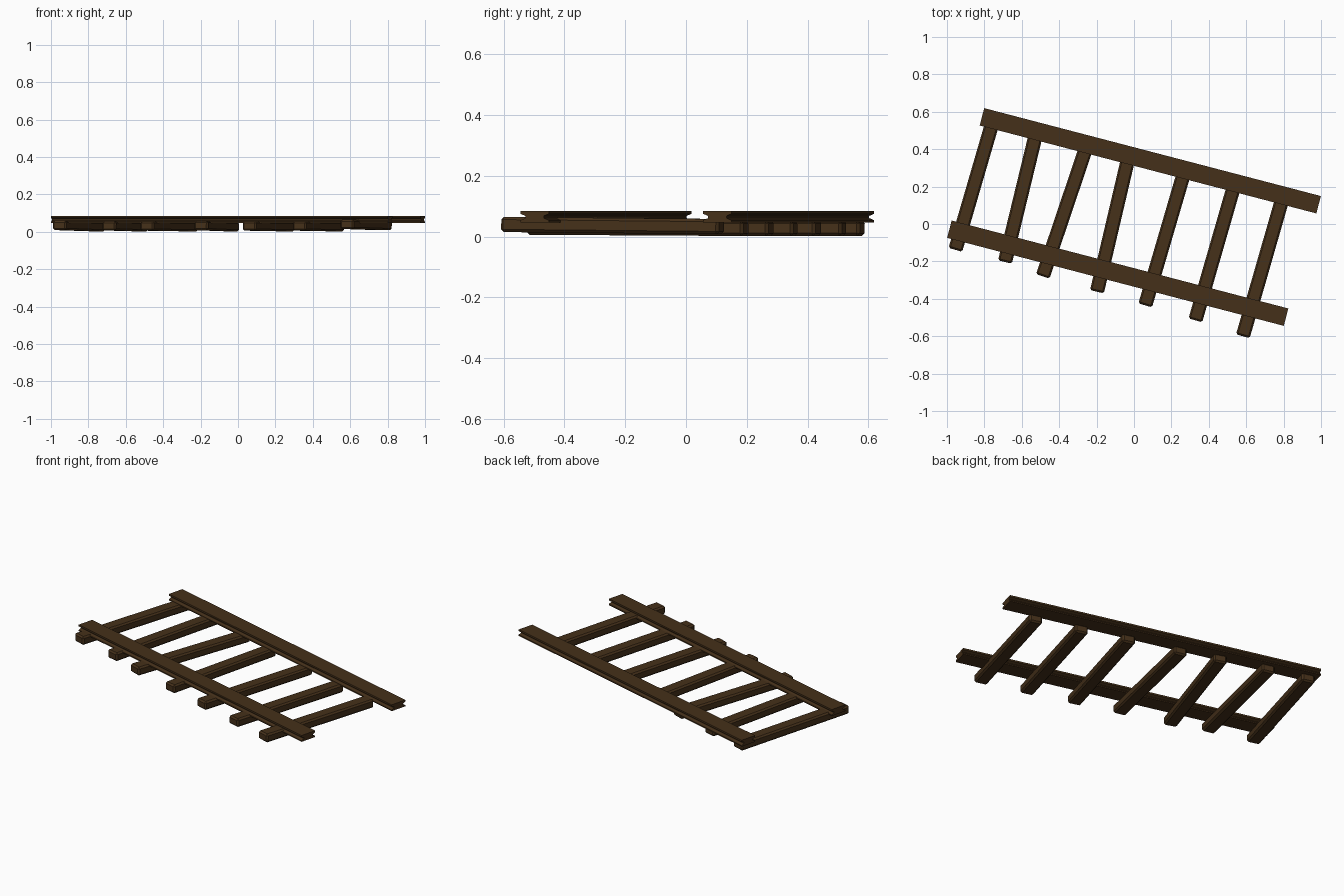
import bpy, bmesh
from mathutils import Vector, Matrix

if "Cube" in bpy.data.objects:
    bpy.data.objects.remove(bpy.data.objects["Cube"])

wood = bpy.data.materials.new("dark_brown")
wood.diffuse_color = (0.06, 0.03, 0.01, 1)
wood.use_nodes = True
wood.node_tree.nodes["Principled BSDF"].inputs["Base Color"].default_value = wood.diffuse_color


def finish(name, bm):
    bmesh.ops.recalc_face_normals(bm, faces=bm.faces[:])
    me = bpy.data.meshes.new(name)
    bm.to_mesh(me)
    bm.free()
    me.materials.append(wood)
    ob = bpy.data.objects.new(name, me)
    bpy.context.collection.objects.link(ob)
    return ob


def sweep(name, profile, a, b):
    """Extrude a closed (side, up) profile in a straight line from a to b."""
    a, b = Vector(a), Vector(b)
    d = (b - a).normalized()
    side = d.cross(Vector((0, 0, 1))).normalized()
    up = side.cross(d)
    bm = bmesh.new()
    rings = [[bm.verts.new(p + side * s + up * u) for s, u in profile] for p in (a, b)]
    n = len(profile)
    for i in range(n):
        j = (i + 1) % n
        bm.faces.new((rings[0][i], rings[0][j], rings[1][j], rings[1][i]))
    bm.faces.new(rings[0])
    bm.faces.new(rings[1])
    return finish(name, bm)


# Rails: flanged profile with a narrow web, mirrored left to right
half = [(0.048, 0.0), (0.048, 0.007), (0.031, 0.014), (0.031, 0.021),
        (0.048, 0.028), (0.048, 0.038)]
rail = half + [(-s, u) for s, u in reversed(half)]
run = Vector((0.9, -0.235, 0))
for name, centre in (("back_rail", (0.087, 0.338, 0.047)),
                     ("front_rail", (-0.087, -0.263, 0.047))):
    c = Vector(centre)
    sweep(name, rail, c - run, c + run)

# Sleepers: bevelled beams, each laid at a slightly different angle
# (near x, near y, far x, far y, near z, far z)
sleepers = [
    (-0.955, -0.138, -0.746, 0.58, 0.034, 0.027),
    (-0.690, -0.203, -0.515, 0.52, 0.032, 0.027),
    (-0.488, -0.280, -0.247, 0.435, 0.031, 0.027),
    (-0.198, -0.362, -0.029, 0.36, 0.033, 0.027),
    (0.060, -0.435, 0.269, 0.28, 0.031, 0.027),
    (0.328, -0.515, 0.533, 0.197, 0.031, 0.027),
    (0.582, -0.600, 0.788, 0.117, 0.040, 0.033),
]
w, h = 0.038, 0.025
for i, (x0, y0, x1, y1, z0, z1) in enumerate(sleepers):
    box = [(-w, -h), (w, -h), (w, h), (-w, h)]
    ob = sweep(f"sleeper_{i + 1}", box, (x0, y0, z0), (x1, y1, z1))
    bev = ob.modifiers.new("worn_edges", 'BEVEL')
    bev.width = 0.009
    bev.segments = 1
